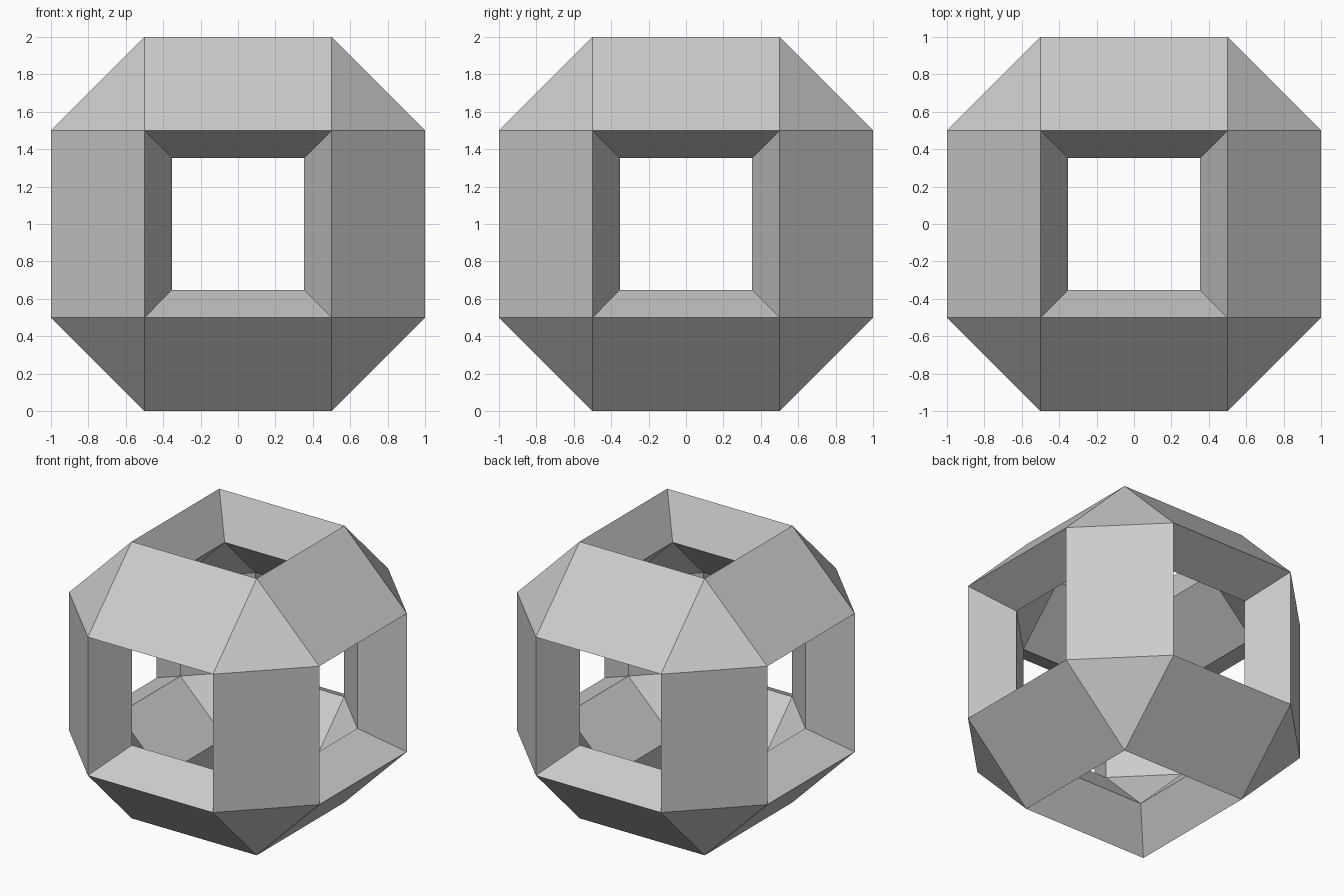
import bpy, bmesh
from mathutils import Vector

if "Cube" in bpy.data.objects:
    bpy.data.objects.remove(bpy.data.objects["Cube"])

CENTRE = Vector((0, 0, 1))
INNER = 0.7071  # inner shell size relative to the outer shell

bm = bmesh.new()

# Outer shell: a cube with chamfered edges and triangular corners
bmesh.ops.create_cube(bm, size=2)
bmesh.ops.bevel(bm, geom=bm.edges[:], offset=0.5, offset_type='OFFSET',
                segments=1, profile=0.5, affect='EDGES')

# Open the six square windows
bm.normal_update()
windows = [f for f in bm.faces if max(abs(c) for c in f.normal) > 0.99]
bmesh.ops.delete(bm, geom=windows, context='FACES_ONLY')
outer_faces = bm.faces[:]
rims = [e for e in bm.edges if e.is_boundary]

# Inner shell: smaller flipped copy, joined to the outer by sloping window walls
inner = {v: bm.verts.new(v.co * INNER) for v in bm.verts[:]}
for f in outer_faces:
    bm.faces.new([inner[v] for v in reversed(f.verts)])
for e in rims:
    a, b = e.verts
    bm.faces.new((a, b, inner[b], inner[a]))

bmesh.ops.recalc_face_normals(bm, faces=bm.faces[:])
bmesh.ops.translate(bm, verts=bm.verts[:], vec=CENTRE)

mesh = bpy.data.meshes.new("hollow_frame")
bm.to_mesh(mesh)
bm.free()
bpy.context.collection.objects.link(bpy.data.objects.new("hollow_frame", mesh))
